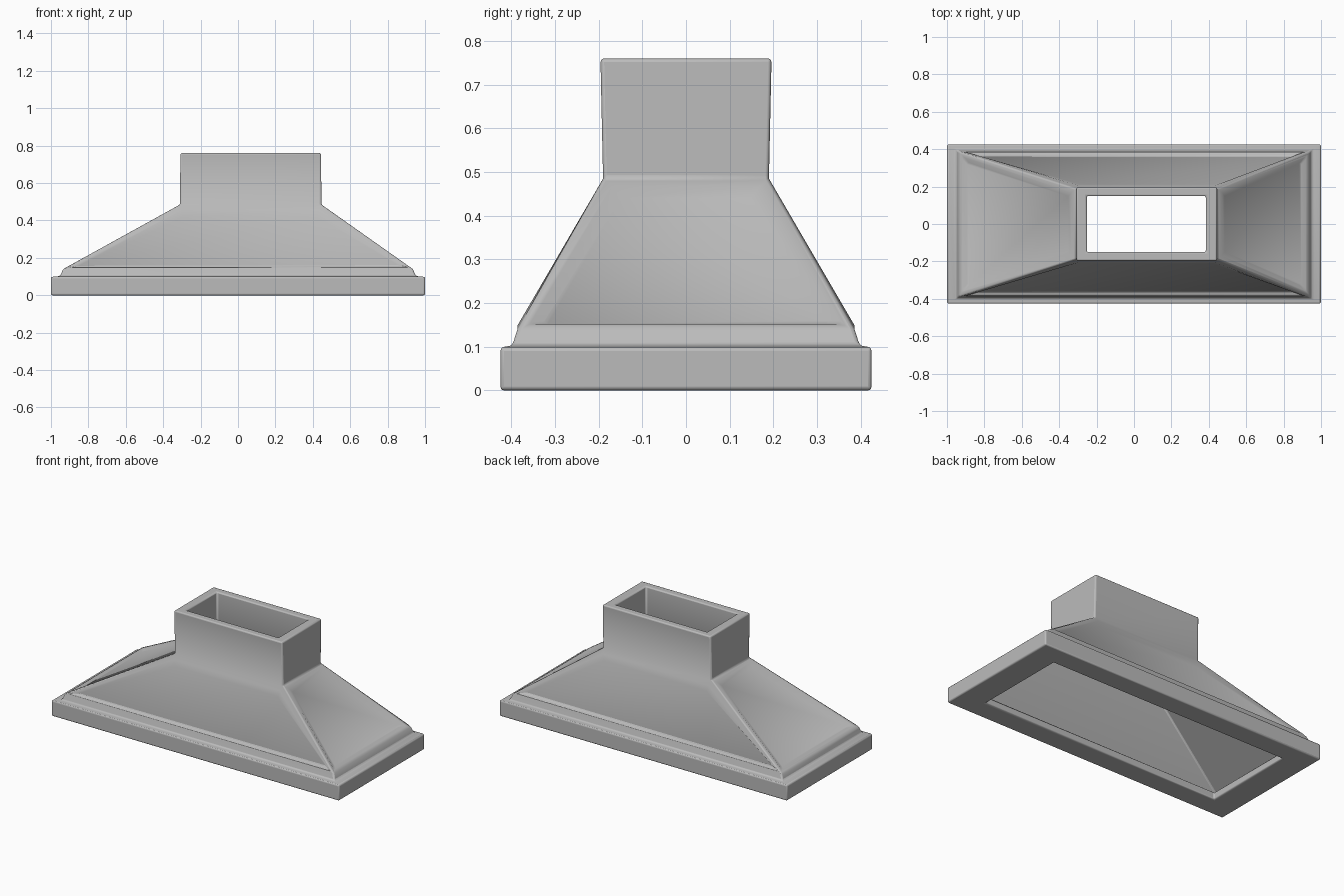
import bpy, bmesh, math

cube = bpy.data.objects.get("Cube")
if cube:
    bpy.data.objects.remove(cube, do_unlink=True)

grey = bpy.data.materials.new("plain grey")
grey.use_nodes = True
colour = (0.5, 0.5, 0.5, 1)
grey.diffuse_color = colour
grey.node_tree.nodes["Principled BSDF"].inputs["Base Color"].default_value = colour

# Rectangular sections running up the outside and down the inside:
# centre x, half width, half depth, height
SECTIONS = [
    (0, 1.0, 0.425, 0.0),         # bottom rim
    (0, 1.0, 0.425, 0.098),
    (0, 0.95, 0.398, 0.103),      # step onto the slope
    (0, 0.935, 0.386, 0.14),      # foot of the slope
    (0.068, 0.378, 0.19, 0.485),  # neck
    (0.068, 0.376, 0.196, 0.76),  # collar top
    (0.066, 0.318, 0.15, 0.76),
    (0.066, 0.318, 0.15, 0.45),   # throat
    (0, 0.9, 0.355, 0.075),       # cavity under the slope
    (0, 0.83, 0.295, 0.045),      # inward lip
    (0, 0.83, 0.295, 0.0),
]
SLOPE = 3

bm = bmesh.new()
rings = [[bm.verts.new((cx + sx * w, sy * d, z))
          for sx, sy in ((-1, -1), (1, -1), (1, 1), (-1, 1))]
         for cx, w, d, z in SECTIONS]
panels = []
for i, low in enumerate(rings):
    high = rings[(i + 1) % len(rings)]
    for k in range(4):
        n = (k + 1) % 4
        face = bm.faces.new((low[k], low[n], high[n], high[k]))
        if i == SLOPE:
            panels.append(face)

# Shallow panels between the raised hip ridges
bm.normal_update()
bmesh.ops.inset_individual(bm, faces=panels, thickness=0.035, depth=0)
bmesh.ops.inset_individual(bm, faces=panels, thickness=0.035, depth=-0.014)
bmesh.ops.recalc_face_normals(bm, faces=bm.faces[:])

mesh = bpy.data.meshes.new("hood_body")
bm.to_mesh(mesh)
bm.free()
hood = bpy.data.objects.new("hood_body", mesh)
bpy.context.collection.objects.link(hood)
mesh.materials.append(grey)

# Soft, worn edges
bevel = hood.modifiers.new("soft edges", "BEVEL")
bevel.width = 0.018
bevel.segments = 3
bevel.limit_method = "ANGLE"
bevel.angle_limit = math.radians(35)

bpy.ops.object.select_all(action="DESELECT")
hood.select_set(True)
bpy.context.view_layer.objects.active = hood
bpy.ops.object.shade_smooth_by_angle(angle=math.radians(50))
